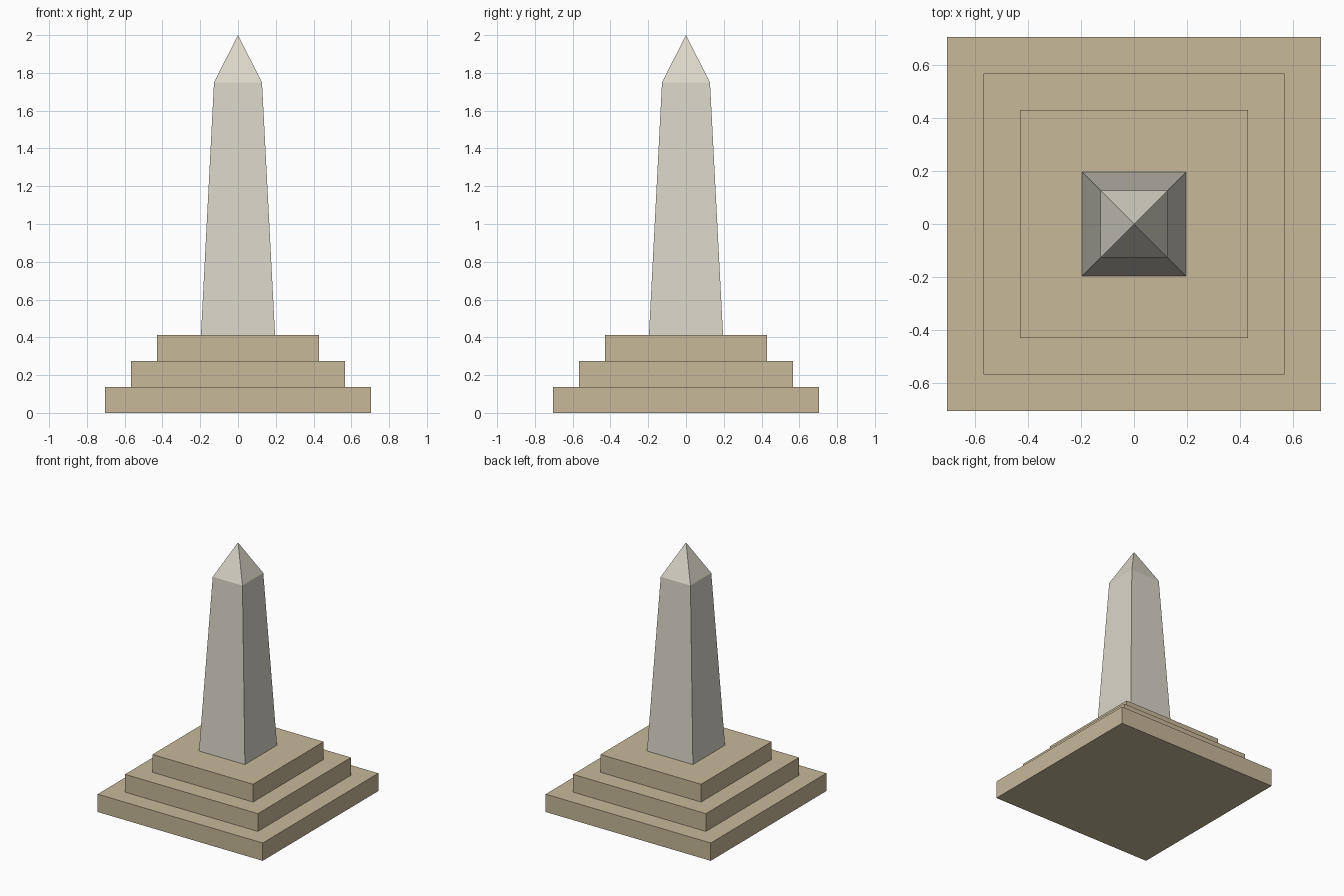
import bpy
import bmesh

cube = bpy.data.objects.get("Cube")
if cube:
    bpy.data.objects.remove(cube, do_unlink=True)


def make_material(name, rgb):
    mat = bpy.data.materials.new(name)
    mat.use_nodes = True
    mat.diffuse_color = (*rgb, 1)
    mat.node_tree.nodes["Principled BSDF"].inputs["Base Color"].default_value = (*rgb, 1)
    mat.roughness = 0.9
    return mat


def tapered_block(name, z0, z1, half0, half1, mat):
    """Square block whose half width goes from half0 to half1; zero makes a point."""
    bm = bmesh.new()
    bmesh.ops.create_cube(bm, size=2)
    for v in bm.verts:
        half, z = (half1, z1) if v.co.z > 0 else (half0, z0)
        v.co = (v.co.x * half, v.co.y * half, z)
    bmesh.ops.remove_doubles(bm, verts=bm.verts, dist=0.0001)
    bmesh.ops.recalc_face_normals(bm, faces=bm.faces)
    mesh = bpy.data.meshes.new(name)
    bm.to_mesh(mesh)
    bm.free()
    mesh.materials.append(mat)
    obj = bpy.data.objects.new(name, mesh)
    bpy.context.collection.objects.link(obj)
    return obj


sandstone = make_material("sandstone", (0.57, 0.48, 0.32))
pale_stone = make_material("pale stone", (0.70, 0.68, 0.58))

# Stepped plinth
step_height = 0.1375
for i, name in enumerate(("lower_step", "middle_step", "upper_step")):
    half = 0.705 - 0.1375 * i
    tapered_block(name, i * step_height, (i + 1) * step_height, half, half, sandstone)

# Tapered shaft and pointed cap
shaft_bottom, shaft_top = 3 * step_height, 1.75
tapered_block("shaft", shaft_bottom, shaft_top, 0.196, 0.127, pale_stone)
tapered_block("pointed_cap", shaft_top, 2.0, 0.127, 0, pale_stone)
